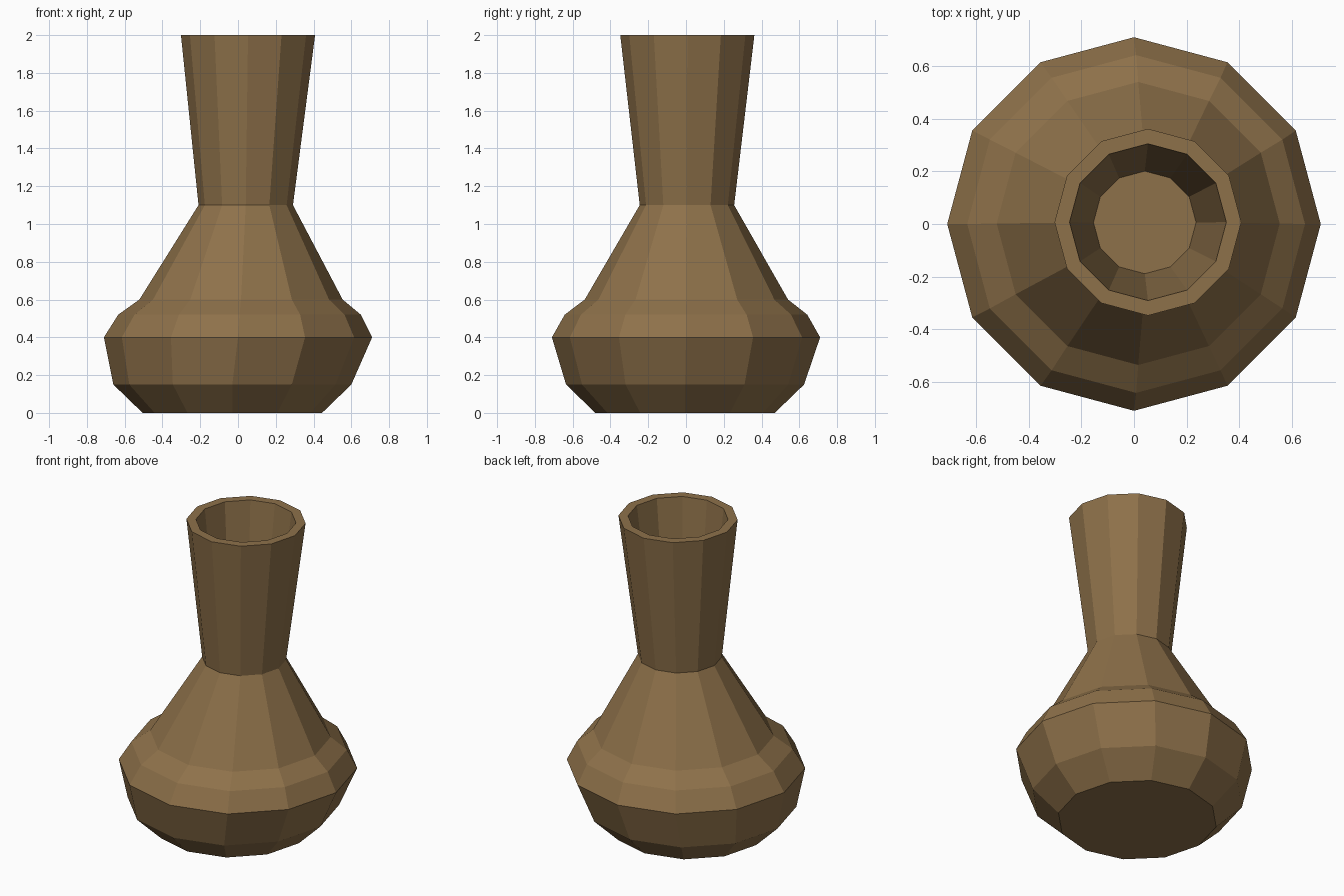
import bpy, bmesh
from math import cos, sin, pi

cube = bpy.data.objects.get("Cube")
if cube:
    bpy.data.objects.remove(cube, do_unlink=True)

SIDES = 12

# Single clay colour
clay = bpy.data.materials.new("brown_clay")
clay.use_nodes = True
colour = (0.27, 0.165, 0.068, 1)
clay.diffuse_color = colour
bsdf = clay.node_tree.nodes["Principled BSDF"]
bsdf.inputs["Base Color"].default_value = colour
bsdf.inputs["Roughness"].default_value = 0.9

# Slightly leaning profile: centre x, centre y, radius, height
profile = [
    (-0.03, -0.005, 0.475, 0.0),    # base
    (-0.03, -0.005, 0.63, 0.15),    # lower belly
    (0.0, 0.0, 0.71, 0.40),         # widest belly
    (0.008, 0.0, 0.642, 0.52),      # ledge outer edge
    (0.016, 0.002, 0.538, 0.60),    # ledge inner edge
    (0.041, 0.005, 0.25, 1.10),     # neck bottom
    (0.053, 0.007, 0.355, 2.0),     # rim outer edge
    (0.053, 0.007, 0.298, 2.0),     # rim inner edge
    (0.041, 0.006, 0.195, 1.10),    # floor inside the neck
]


def ring(bm, cx, cy, r, z):
    angles = [2 * pi * i / SIDES for i in range(SIDES)]
    return [bm.verts.new((cx + r * cos(a), cy + r * sin(a), z)) for a in angles]


# Join the rings with quads and cap both ends
bm = bmesh.new()
rings = [ring(bm, *p) for p in profile]
for low, high in zip(rings, rings[1:]):
    for i in range(SIDES):
        j = (i + 1) % SIDES
        bm.faces.new((low[i], low[j], high[j], high[i]))
bm.faces.new(rings[0][::-1])
bm.faces.new(rings[-1])
bmesh.ops.recalc_face_normals(bm, faces=bm.faces)

mesh = bpy.data.meshes.new("vase")
bm.to_mesh(mesh)
bm.free()
mesh.materials.append(clay)
vase = bpy.data.objects.new("vase", mesh)
bpy.context.collection.objects.link(vase)
